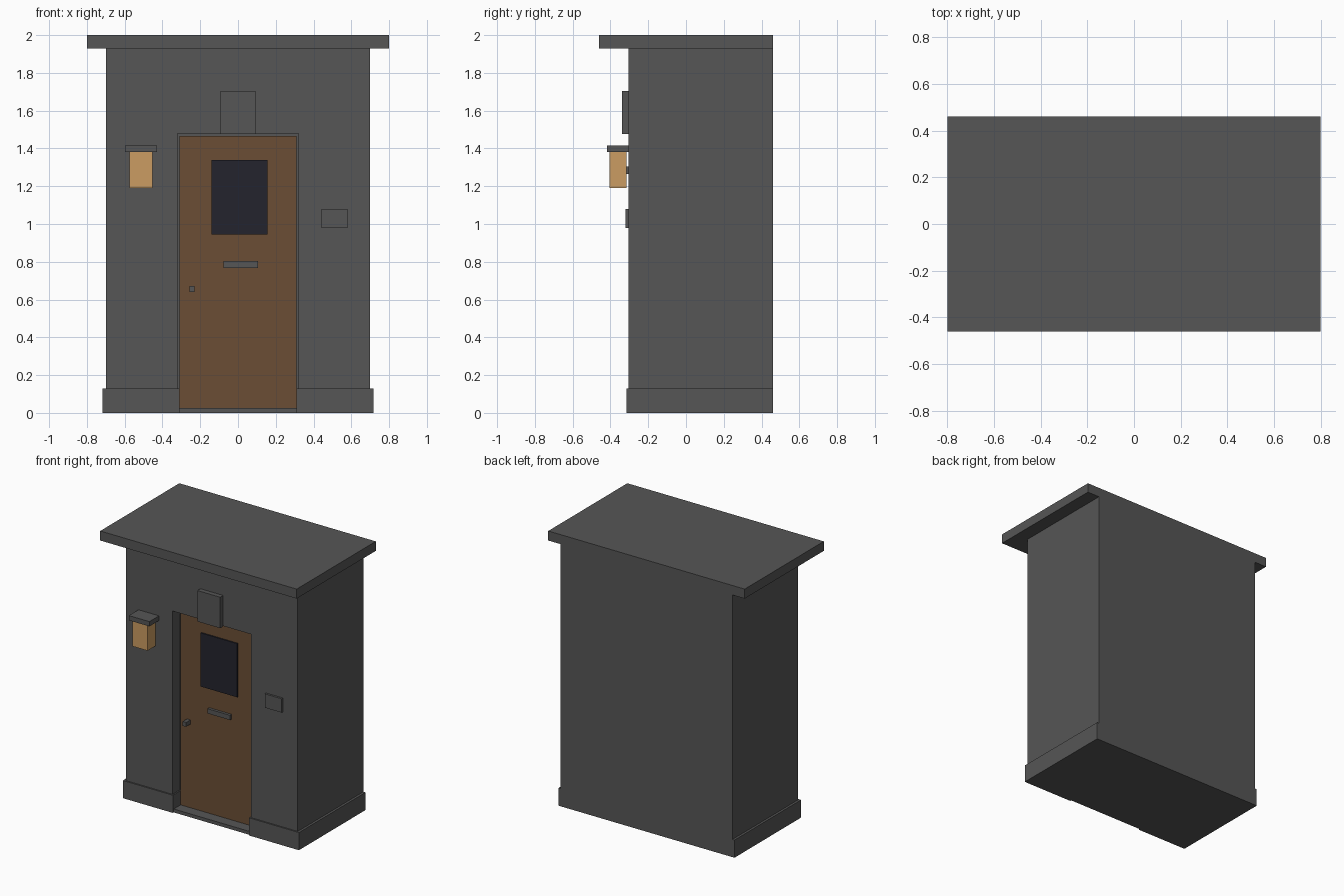
import bpy

cube = bpy.data.objects.get("Cube")
if cube:
    bpy.data.objects.remove(cube, do_unlink=True)


def material(name, rgb):
    m = bpy.data.materials.new(name)
    m.use_nodes = True
    m.diffuse_color = (*rgb, 1)
    m.node_tree.nodes["Principled BSDF"].inputs["Base Color"].default_value = (*rgb, 1)
    return m


grey = material("concrete grey", (0.093, 0.093, 0.093))
wood = material("wood brown", (0.147, 0.076, 0.036))
glass = material("dark glass", (0.017, 0.017, 0.027))
amber = material("lamp amber", (0.6, 0.335, 0.122))


def box(name, x, y, z, mat):
    """Box spanning the given (low, high) pair on each axis."""
    spans = (x, y, z)
    bpy.ops.mesh.primitive_cube_add(size=1, location=[(a + b) / 2 for a, b in spans])
    ob = bpy.context.object
    ob.name = ob.data.name = name
    ob.scale = [b - a for a, b in spans]
    bpy.ops.object.transform_apply(location=False, rotation=False, scale=True)
    ob.data.materials.append(mat)
    return ob


def cut_opening(ob, half, bottom, top):
    """Cut the doorway recess out of a wall part."""
    cutter = box("cutter", (-half, half), (-0.6, RECESS), (bottom, top), grey)
    mod = ob.modifiers.new("doorway", 'BOOLEAN')
    mod.operation = 'DIFFERENCE'
    mod.solver = 'EXACT'
    mod.object = cutter
    bpy.context.view_layer.objects.active = ob
    bpy.ops.object.modifier_apply(modifier=mod.name)
    bpy.data.objects.remove(cutter, do_unlink=True)


WALL, BACK, RECESS, DOOR = -0.305, 0.46, -0.215, -0.225
PLINTH = 0.13

# Shell: walls, plinth and roof slab, all flush at the back
walls = box("walls", (-0.7, 0.7), (WALL, BACK), (PLINTH, 1.93), grey)
cut_opening(walls, 0.32, 0, 1.48)
plinth = box("plinth", (-0.717, 0.717), (-0.315, BACK), (0, PLINTH), grey)
cut_opening(plinth, 0.31, -0.1, 0.3)
box("roof", (-0.8, 0.8), (-0.46, BACK), (1.93, 2), grey)

# Door set back in the recess, with its fittings
box("threshold", (-0.31, 0.31), (-0.305, RECESS), (0, 0.025), grey)
box("door", (-0.309, 0.309), (DOOR, RECESS), (0.025, 1.465), wood)
box("door_window", (-0.14, 0.157), (DOOR - 0.009, DOOR), (0.945, 1.34), glass)
box("letter_slot", (-0.078, 0.106), (DOOR - 0.02, DOOR), (0.768, 0.803), grey)
box("door_handle", (-0.258, -0.23), (DOOR - 0.05, DOOR), (0.64, 0.672), grey)

# Plates on the front wall
box("sign_plate", (-0.093, 0.093), (-0.34, WALL), (1.477, 1.705), grey)
box("notice_plate", (0.442, 0.58), (-0.32, WALL), (0.978, 1.08), grey)

# Wall lamp
box("lamp_bracket", (-0.53, -0.495), (-0.32, WALL), (1.265, 1.305), grey)
box("lamp_glass", (-0.575, -0.453), (-0.405, -0.315), (1.19, 1.38), amber)
box("lamp_cap", (-0.597, -0.43), (-0.417, WALL), (1.38, 1.415), grey)
